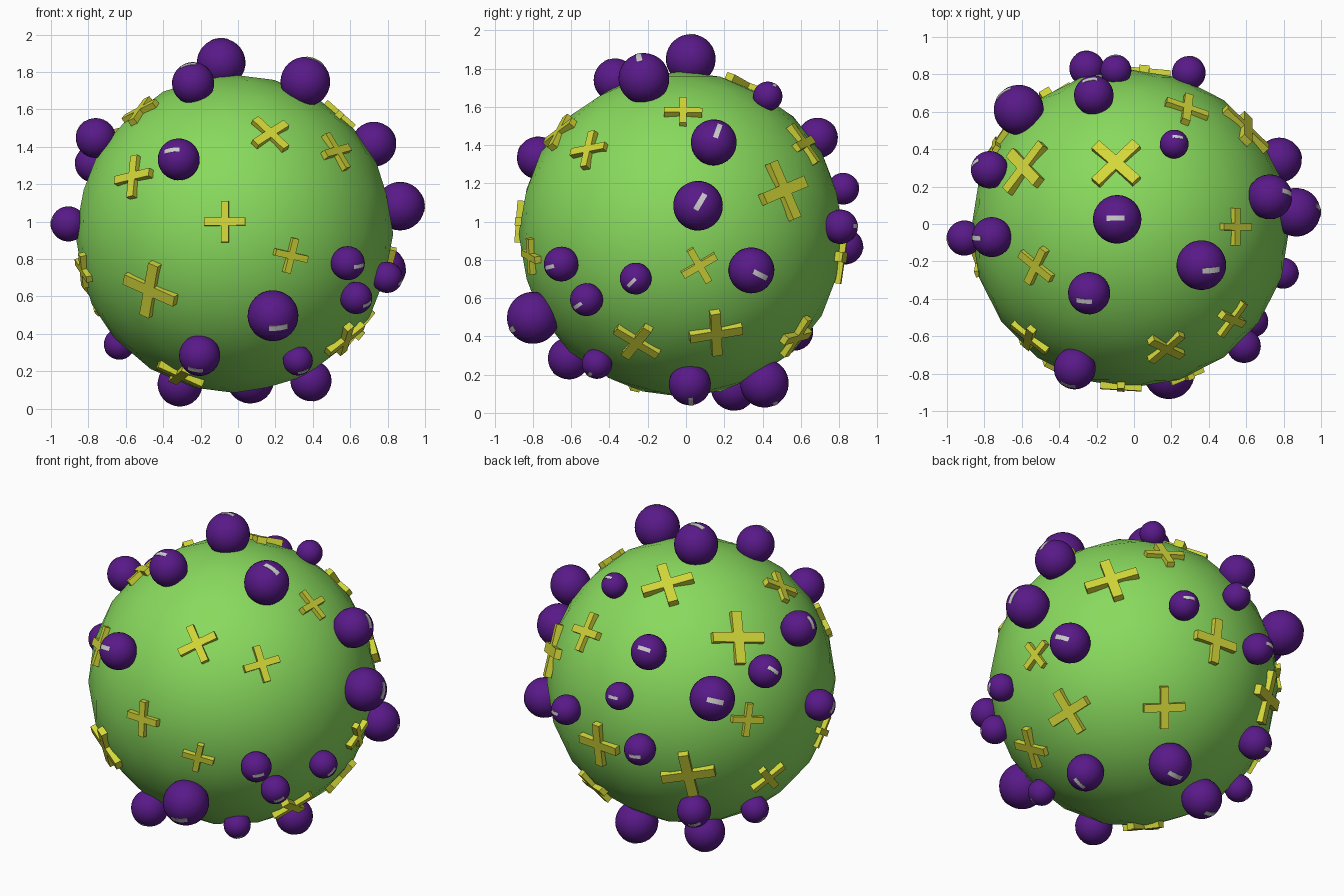
import bpy, bmesh, math
from mathutils import Vector, Matrix

if "Cube" in bpy.data.objects:
    bpy.data.objects.remove(bpy.data.objects["Cube"])

C = Vector((-0.02, -0.025, 0.935))   # centre of the big ball
R = 0.85


def material(name, rgb):
    m = bpy.data.materials.new(name)
    m.diffuse_color = (*rgb, 1)
    m.use_nodes = True
    m.node_tree.nodes["Principled BSDF"].inputs["Base Color"].default_value = m.diffuse_color
    return m


GREEN = material("green", (0.25, 0.70, 0.11))
PURPLE = material("purple", (0.10, 0.01, 0.25))
YELLOW = material("yellow", (0.65, 0.68, 0.04))


def add(name, bm, mat=None, smooth=False):
    bmesh.ops.recalc_face_normals(bm, faces=bm.faces)
    me = bpy.data.meshes.new(name)
    bm.to_mesh(me)
    bm.free()
    for p in me.polygons:
        p.use_smooth = smooth
    if mat:
        me.materials.append(mat)
    ob = bpy.data.objects.new(name, me)
    bpy.context.collection.objects.link(ob)
    return ob


def frame(n, origin, angle=0.0):
    """Local z along n, local x as close to world x as possible, then turned."""
    t = (Vector((1, 0, 0)) - n * n.x).normalized()
    b = n.cross(t)
    m = Matrix((t, b, n)).transposed().to_4x4()
    return Matrix.Translation(origin) @ m @ Matrix.Rotation(math.radians(angle), 4, 'Z')


def knob(i, x, y, z, r):
    p = Vector((x, y, z))
    bm = bmesh.new()
    bmesh.ops.create_uvsphere(bm, u_segments=32, v_segments=16, radius=r)
    ob = add(f"knob_{i}", bm, PURPLE, True)
    m = frame((p - C).normalized(), p)
    ob.matrix_world = m
    # thin curved grey strip on the outer pole of the knob
    bm = bmesh.new()
    rings = []
    for k in range(7):
        u = (k / 6 - 0.5) * 0.76
        rings.append([bm.verts.new(Vector((math.sin(u), v, math.cos(u))).normalized() * r * s)
                      for v, s in ((-.11, .96), (.11, .96), (.11, 1.02), (-.11, 1.02))])
    for a, b in zip(rings, rings[1:]):
        for j in range(4):
            bm.faces.new((a[j], a[(j + 1) % 4], b[(j + 1) % 4], b[j]))
    bm.faces.new(rings[0])
    bm.faces.new(rings[-1])
    add(f"knob_strip_{i}", bm).matrix_world = m


def cross(i, dx, dy, dz, length, angle):
    n = Vector((dx, dy, dz)).normalized()
    h, w, t = length / 2, length * 0.095, 0.02
    outline = [(h, -w), (h, w), (w, w), (w, h), (-w, h), (-w, w),
               (-h, w), (-h, -w), (-w, -w), (-w, -h), (w, -h), (w, -w)]
    bm = bmesh.new()
    f = bm.faces.new([bm.verts.new((x, y, -t)) for x, y in outline])
    ext = bmesh.ops.extrude_face_region(bm, geom=[f])
    top = [v for v in ext["geom"] if isinstance(v, bmesh.types.BMVert)]
    bmesh.ops.translate(bm, verts=top, vec=(0, 0, 2 * t))
    add(f"cross_{i}", bm, YELLOW).matrix_world = frame(n, C + n * (R - 0.003), angle)


# big faceted-outline ball
bm = bmesh.new()
bmesh.ops.create_icosphere(bm, subdivisions=3, radius=R)
add("body_ball", bm, GREEN, True).location = C

# knobs: position and radius
for i, k in enumerate((
    "-.09 .025 1.85 .13", "-.24 -.37 1.74 .113", ".36 -.22 1.748 .133",
    "-.317 -.772 1.333 .112", "-.76 -.07 1.447 .107", "-.772 .29 1.31 .1",
    "-.907 -.075 .988 .094", "-.634 .2 .345 .083", "-.205 -.612 .285 .11",
    "-.31 .25 .132 .12", ".066 .41 .155 .127", ".39 .02 .15 .11",
    ".32 -.465 .258 .08", ".187 -.8 .497 .136", ".587 -.652 .778 .091",
    ".632 -.52 .592 .086", ".797 -.263 .702 .083", ".777 .342 .745 .12",
    ".867 .063 1.083 .13", ".726 .145 1.414 .12", ".215 .427 1.655 .077",
    "-.215 .688 1.437 .106", "-.616 .61 1.213 .134", "-.097 .822 1.172 .083",
    "-.252 .832 .87 .094", ".293 .808 .973 .09", "-.454 .565 .425 .1",
)):
    knob(i + 1, *map(float, k.split()))

# crosses: direction from the ball centre, length, turn in degrees
for i, k in enumerate((
    "-.05 -.845 .065 .22 0", ".19 -.627 .525 .24 45", ".54 -.478 .435 .22 41",
    "-.54 -.585 .305 .24 -7", "-.445 -.65 -.295 .32 -10", ".3 -.78 -.115 .19 -15",
    "-.505 -.2 .66 .23 -27", ".59 -.23 -.56 .26 -12", "-.29 -.26 -.755 .26 -17",
    "-.805 -.19 -.195 .2 15", ".565 .01 .638 .2 0", ".613 .53 .225 .32 0",
    ".83 .095 -.165 .2 0", ".65 .182 -.519 .28 -13", "-.076 .35 .77 .31 45",
    "-.563 .325 .545 .32 37", ".303 .64 .47 .24 -4", ".075 .835 -.12 .28 0",
    "-.453 .678 -.235 .32 0", "-.716 .447 .103 .2 0", "-.735 .259 -.34 .23 -10",
    ".27 .6 -.535 .25 26",
)):
    cross(i + 1, *map(float, k.split()))
